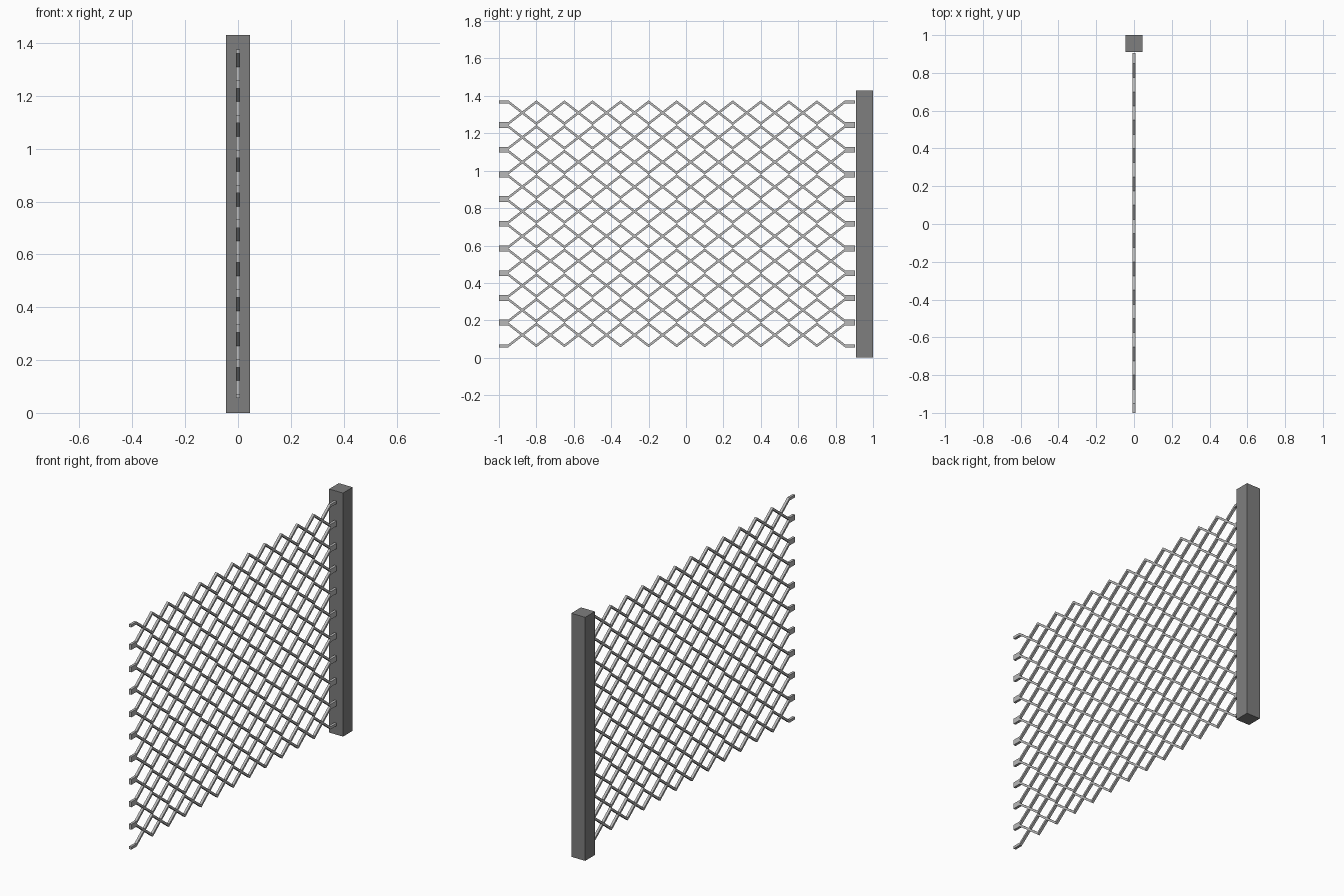
import bpy, bmesh

if "Cube" in bpy.data.objects:
    bpy.data.objects.remove(bpy.data.objects["Cube"])

PITCH = 0.15      # diamond width
ROW = 0.132       # row height
T = 0.0155        # strand height
HALF_X = 0.0075   # half strand depth
BASE = 0.056      # underside of the lowest row
ROWS, CELLS = 10, 12
START, END = -0.95, -0.95 + CELLS * PITCH


def grey(name, value):
    mat = bpy.data.materials.new(name)
    mat.diffuse_color = (value, value, value, 1)
    mat.use_nodes = True
    mat.node_tree.nodes["Principled BSDF"].inputs["Base Color"].default_value = mat.diffuse_color
    return mat


wire_grey = grey("wire_grey", 0.48)
post_grey = grey("post_grey", 0.21)


def finish(bm, name):
    bmesh.ops.recalc_face_normals(bm, faces=bm.faces[:])
    mesh = bpy.data.meshes.new(name)
    bm.to_mesh(mesh)
    bm.free()
    mesh.materials.append(wire_grey)
    obj = bpy.data.objects.new(name, mesh)
    bpy.context.collection.objects.link(obj)
    return obj


def strand(bm, path):
    """Sweep a rectangular section along a y-z path with mitred bends."""
    rings = []
    for y, z in path:
        rings.append([bm.verts.new((sx * HALF_X, y, z + sz * T / 2))
                      for sx, sz in ((-1, -1), (1, -1), (1, 1), (-1, 1))])
    for a, b in zip(rings, rings[1:]):
        for i in range(4):
            j = (i + 1) % 4
            bm.faces.new((a[i], a[j], b[j], b[i]))
    bm.faces.new(rings[0])
    bm.faces.new(rings[-1])


# Zigzag with a flat tab at each end: 0 = outer edge of row, 1 = middle
zigzag = [(-1.0, 0)]
zigzag += [(START + i * PITCH / 2, i % 2) for i in range(2 * CELLS + 1)]
zigzag += [(0.904, 0)]

# Expanded wire rows, each an upper strand and its mirrored lower strand
for r in range(ROWS):
    bm = bmesh.new()
    mid = BASE + (r + 0.5) * ROW
    for side in (-1, 1):
        outer = ROW / 2 - T / 2
        strand(bm, [(y, mid + side * (0 if s else outer)) for y, s in zigzag])
    finish(bm, f"mesh_row_{r + 1}")

# Square end post
bpy.ops.mesh.primitive_cube_add(size=1, location=(0, 0.955, 0.715))
post = bpy.context.object
post.name = "fence_post"
post.scale = (0.09, 0.09, 1.43)
bpy.ops.object.transform_apply(location=False, rotation=False, scale=True)
post.data.materials.append(post_grey)
